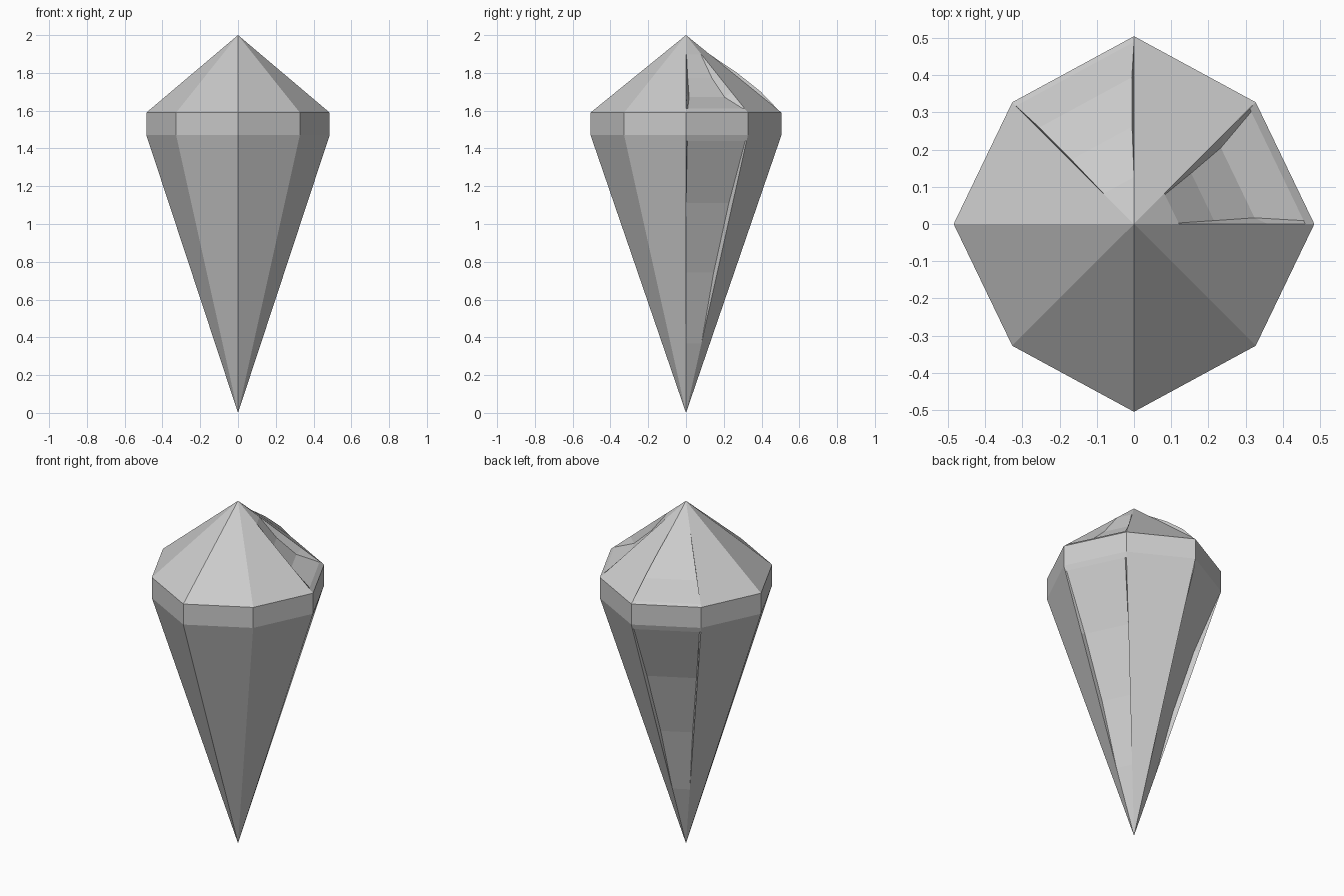
import bpy, bmesh, math
from mathutils import Vector

if "Cube" in bpy.data.objects:
    bpy.data.objects.remove(bpy.data.objects["Cube"])

Z_TOP, Z_UP, Z_LOW = 2.0, 1.59, 1.47
APEX, TIP = Vector((0, 0, Z_TOP)), Vector((0, 0, 0))

# eight-sided outline, slightly longer front to back
R = [0.485, 0.463, 0.505, 0.463]
def ring(z):
    return [Vector((R[i % 4] * math.cos(i * math.pi / 4),
                    R[i % 4] * math.sin(i * math.pi / 4), z)) for i in range(8)]

bm = bmesh.new()

def face(*pts):
    clean = []
    for p in pts:
        if all((p - q).length > 1e-5 for q in clean):
            clean.append(p)
    if len(clean) > 2:
        bm.faces.new([bm.verts.new(p) for p in clean])

def facet(point, a, b, rows=None):
    """Triangular facet; rows = (fraction from point, normal offset, side inset)."""
    if not rows:
        face(point, a, b)
        return
    n = (a - point).cross(b - point).normalized()
    if n.x * (a + b).x + n.y * (a + b).y < 0:
        n = -n
    side = (b - a).normalized()
    pts = []
    for t, d, s in rows:
        pa, pb = point.lerp(a, t), point.lerp(b, t)
        pts.append((pa, pb, pa + n * d + side * s, pb + n * d - side * s))
    face(point, pts[0][0], pts[0][1])
    for (a0, b0, c0, d0), (a1, b1, c1, d1) in zip(pts, pts[1:]):
        face(c0, c1, d1, d0)          # dished or raised band
        face(a0, a1, c1, c0)          # side walls
        face(b0, d0, d1, b1)
    la, lb, lc, ld = pts[-1]
    face(lc, la, lb, ld)              # end ledge
    face(la, a, b, lb)

# bent panels on two of the facets
crown = {0: [(.25, 0, .003), (.5, -.03, .02), (.74, -.035, .03), (.95, 0, .01)],
         2: [(.25, 0, 0), (.5, .016, 0), (.76, .018, 0), (.97, 0, 0)]}
dish = [(.25, 0, 0), (.5, -.025, .008), (.75, -.028, .008), (.98, 0, .008)]
pavilion = {0: dish, 2: dish}

upper, lower = ring(Z_UP), ring(Z_LOW)
for i in range(8):
    j = (i + 1) % 8
    facet(APEX, upper[i], upper[j], crown.get(i))
    face(lower[i], lower[j], upper[j], upper[i])
    facet(TIP, lower[i], lower[j], pavilion.get(i))

bmesh.ops.remove_doubles(bm, verts=bm.verts, dist=1e-4)
bmesh.ops.recalc_face_normals(bm, faces=bm.faces)
mesh = bpy.data.meshes.new("crystal")
bm.to_mesh(mesh)
bm.free()
bpy.context.collection.objects.link(bpy.data.objects.new("crystal", mesh))
